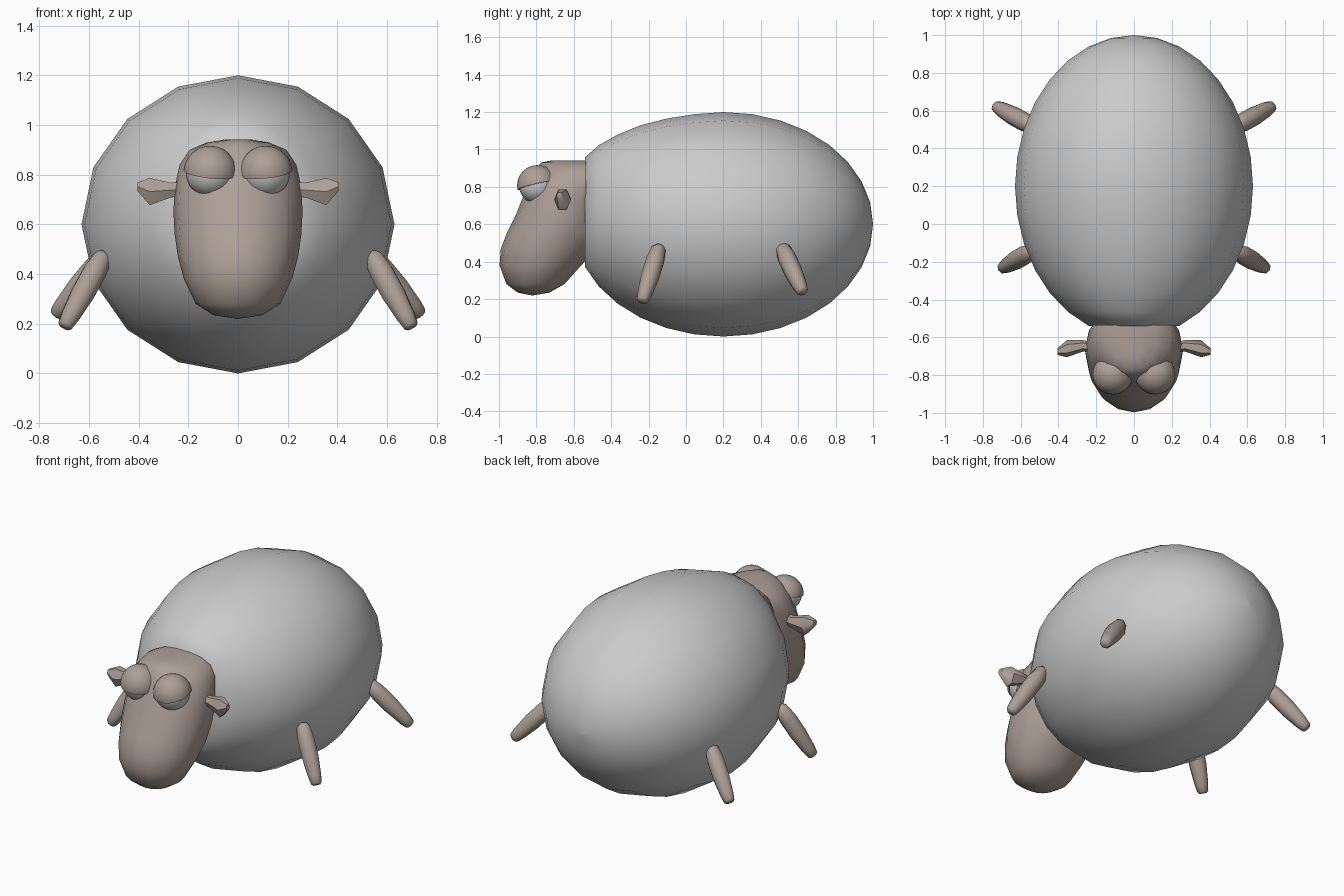
import bpy, bmesh
from math import sin, cos, pi, radians
from mathutils import Vector

if "Cube" in bpy.data.objects:
    bpy.data.objects.remove(bpy.data.objects["Cube"])

skin = bpy.data.materials.new("skin")
skin.diffuse_color = (0.42, 0.35, 0.31, 1)
skin.use_nodes = True
skin.node_tree.nodes["Principled BSDF"].inputs["Base Color"].default_value = skin.diffuse_color


def finish(bm, name, mat=None, angle=60):
    bmesh.ops.recalc_face_normals(bm, faces=bm.faces)
    me = bpy.data.meshes.new(name)
    bm.to_mesh(me)
    bm.free()
    ob = bpy.data.objects.new(name, me)
    bpy.context.collection.objects.link(ob)
    if mat:
        me.materials.append(mat)
    bpy.ops.object.select_all(action='DESELECT')
    ob.select_set(True)
    bpy.context.view_layer.objects.active = ob
    bpy.ops.object.shade_smooth_by_angle(angle=radians(angle))
    return ob


def loft(rings):
    """Skin a list of point rings and close both ends."""
    bm = bmesh.new()
    vs = [[bm.verts.new(p) for p in ring] for ring in rings]
    n = len(vs[0])
    for a, b in zip(vs, vs[1:]):
        for i in range(n):
            j = (i + 1) % n
            bm.faces.new((a[i], a[j], b[j], b[i]))
    bm.faces.new(vs[0])
    bm.faces.new(vs[-1])
    return bm


def circle(n):
    return [(cos(2 * pi * i / n), sin(2 * pi * i / n)) for i in range(n)]


# woolly body: 16-sided ellipsoid along y, front cut flat, top raised at the neck
lift = {2: .13, 3: .09, 4: .055, 5: .03, 6: .01}
rings = []
for k in range(2, 17):
    t = pi * k / 16
    r = max(sin(t), .002)
    rings.append([(.63 * r * c, .2 - .8 * cos(t),
                   .6 + .6 * r * s + lift.get(k, 0) * max(0, s))
                  for c, s in circle(16)])
finish(loft(rings), "body")

# head: horizontal slices (z, front y, back y, half width), trimmed at the body
slices = [(.22, -.825, -.815, .005), (.235, -.90, -.73, .10), (.28, -.96, -.65, .17),
          (.38, -.997, -.56, .218), (.47, -.99, -.48, .242), (.56, -.955, -.44, .255),
          (.65, -.91, -.42, .26), (.75, -.87, -.42, .255), (.84, -.83, -.40, .235),
          (.90, -.80, -.36, .195), (.93, -.775, -.34, .125), (.942, -.72, -.36, .05)]
head = loft([[(w * c, (f + b) / 2 + (b - f) / 2 * s, z) for c, s in circle(16)]
             for z, f, b, w in slices])
bmesh.ops.bisect_plane(head, geom=head.verts[:] + head.edges[:] + head.faces[:],
                       plane_co=(0, -.535, 0), plane_no=(0, 1, 0), clear_outer=True)
finish(head, "head", skin)


def ball(center, radius):
    bm = bmesh.new()
    bmesh.ops.create_uvsphere(bm, u_segments=24, v_segments=16, radius=radius)
    bmesh.ops.translate(bm, verts=bm.verts, vec=center)
    return bm


def leg(side, top, foot, name):
    """Tapered leg with rounded ends."""
    a, b = Vector(top), Vector(foot)
    a.x *= side
    b.x *= side
    d = b - a
    q = d.to_track_quat('Z', 'Y')
    prof = [(0, .022), (.06, .040), (.25, .050), (.55, .050), (.85, .040), (.97, .032), (1, .022)]
    finish(loft([[a + d * t + q @ Vector((r * c, r * s, 0)) for c, s in circle(8)]
                 for t, r in prof]), name, skin)


for side, tag in ((-1, "left"), (1, "right")):
    # eyeball and upper lid
    c = Vector((side * .112, -.795, .808))
    finish(ball(c, .098), tag + "_eyeball")
    lid = ball(c, .108)
    bmesh.ops.bisect_plane(lid, geom=lid.verts[:] + lid.edges[:] + lid.faces[:],
                           plane_co=c, plane_no=(side * .1, .22, -1), clear_inner=False,
                           clear_outer=True)
    bmesh.ops.holes_fill(lid, edges=[e for e in lid.edges if e.is_boundary])
    finish(lid, tag + "_eyelid", skin)

    # ear: x, y, z, y radius, z radius
    ear = [(.19, -.655, .745, .025, .035), (.27, -.645, .738, .030, .034),
           (.355, -.66, .732, .045, .063), (.405, -.675, .752, .018, .020)]
    finish(loft([[(side * x, y + ry * a, z + rz * b) for a, b in circle(6)]
                 for x, y, z, ry, rz in ear]), tag + "_ear", skin, 45)

    # legs
    leg(side, (.535, -.14, .485), (.70, -.235, .185), tag + "_front_leg")
    leg(side, (.525, .51, .485), (.735, .625, .235), tag + "_back_leg")
